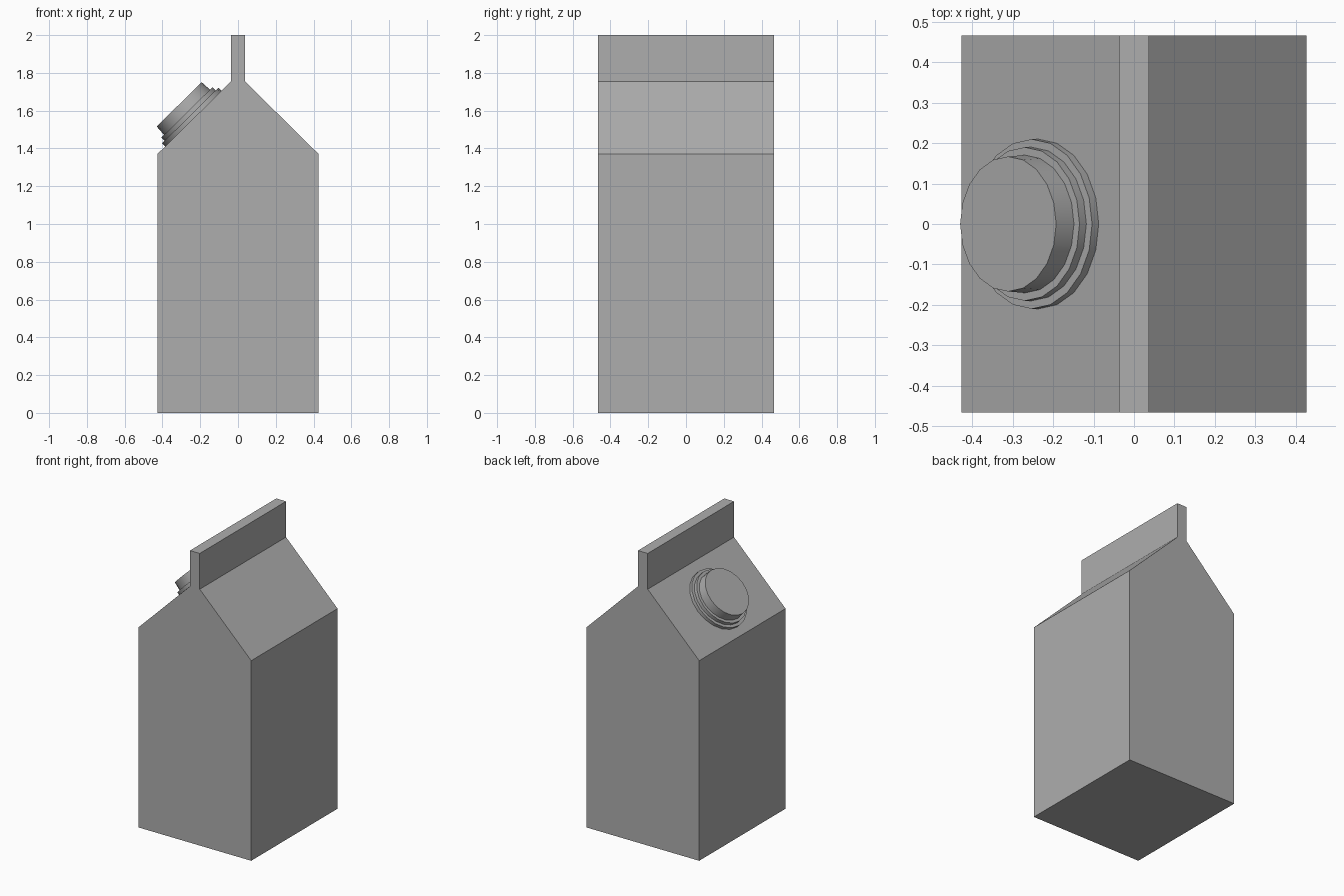
import bpy
import bmesh
from math import radians
from mathutils import Vector

if "Cube" in bpy.data.objects:
    bpy.data.objects.remove(bpy.data.objects["Cube"], do_unlink=True)


def make_material(name, colour):
    mat = bpy.data.materials.new(name)
    mat.use_nodes = True
    mat.diffuse_color = colour
    mat.node_tree.nodes["Principled BSDF"].inputs["Base Color"].default_value = colour
    return mat


def add_object(name, bm, mat):
    bmesh.ops.recalc_face_normals(bm, faces=bm.faces)
    mesh = bpy.data.meshes.new(name)
    bm.to_mesh(mesh)
    bm.free()
    mesh.materials.append(mat)
    obj = bpy.data.objects.new(name, mesh)
    bpy.context.collection.objects.link(obj)
    return obj


grey = make_material("medium grey", (0.42, 0.42, 0.42, 1))

# Carton: half outline mirrored, then extruded from front to back
half_width, half_depth, fin = 0.427, 0.467, 0.037
eave_z, ridge_z, top_z = 1.37, 1.755, 2.0
half = [(half_width, 0), (half_width, eave_z), (fin, ridge_z), (fin, top_z)]
outline = half + [(-x, z) for x, z in reversed(half)]
bm = bmesh.new()
front = bm.faces.new([bm.verts.new((x, -half_depth, z)) for x, z in outline])
extruded = bmesh.ops.extrude_face_region(bm, geom=[front], use_keep_orig=True)
moved = [g for g in extruded["geom"] if isinstance(g, bmesh.types.BMVert)]
bmesh.ops.translate(bm, vec=(0, 2 * half_depth, 0), verts=moved)
add_object("carton", bm, grey)

# Spout and screw cap: stepped discs stacked square to the roof slope
slope = Vector((half_width - fin, 0, ridge_z - eave_z)).normalized()
axis = Vector((-slope.z, 0, slope.x))
base = Vector((-0.237, 0, 1.558))
tilt = axis.to_track_quat("Z", "Y")
# name, bottom radius, top radius, bottom and top height above the slope
discs = [("spout_flange", 0.21, 0.21, -0.01, 0.023),
         ("spout_ring", 0.19, 0.19, 0.015, 0.047),
         ("screw_cap", 0.171, 0.167, 0.04, 0.106)]
for name, lower, upper, low, high in discs:
    bm = bmesh.new()
    bmesh.ops.create_cone(bm, cap_ends=True, segments=20,
                          radius1=lower, radius2=upper, depth=high - low)
    disc = add_object(name, bm, grey)
    disc.rotation_mode = "QUATERNION"
    disc.rotation_quaternion = tilt
    disc.location = base + axis * (low + high) / 2
    bpy.ops.object.select_all(action="DESELECT")
    disc.select_set(True)
    bpy.context.view_layer.objects.active = disc
    bpy.ops.object.shade_smooth_by_angle(angle=radians(35))
